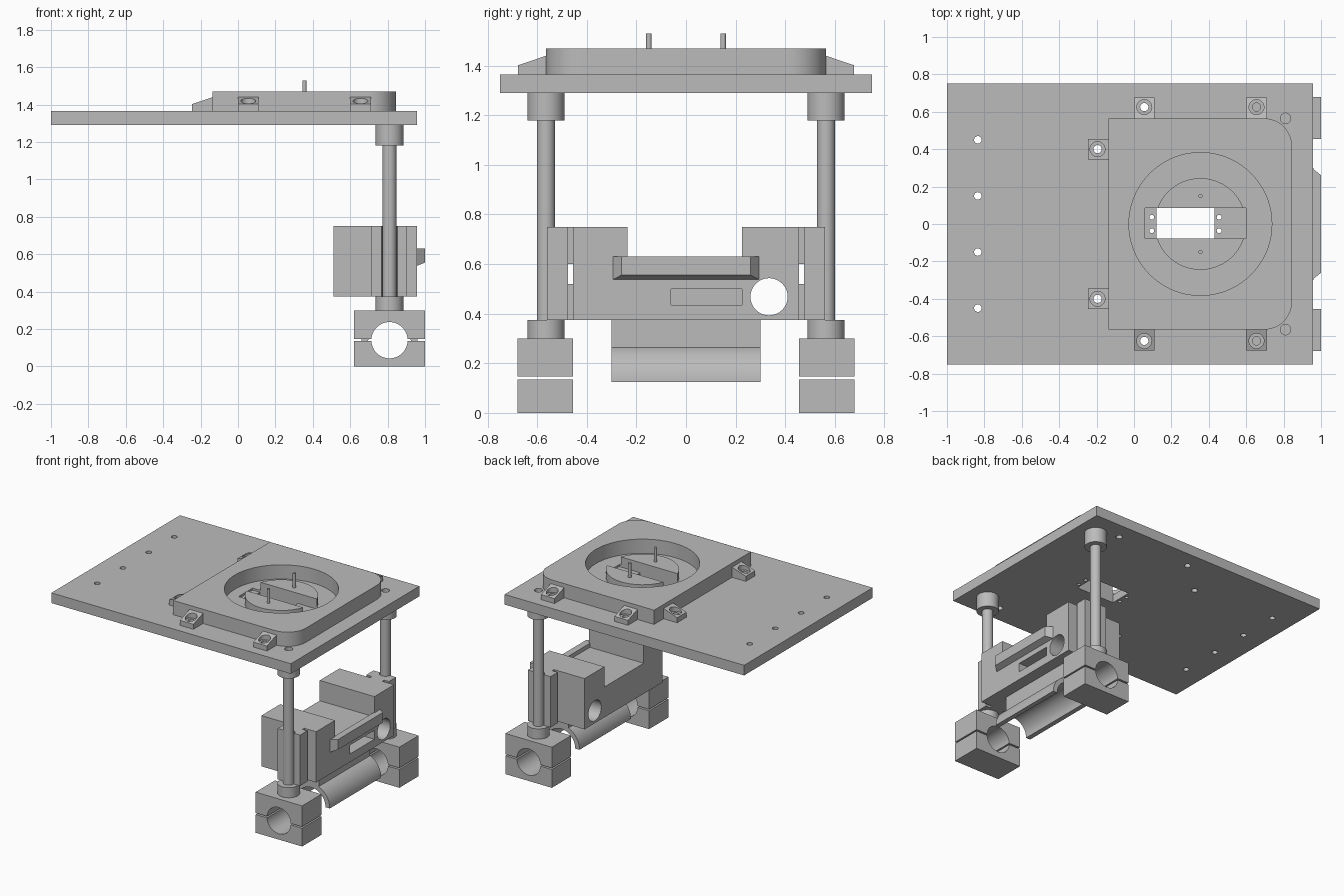
import bpy, bmesh, math
from mathutils import Matrix, Vector

if "Cube" in bpy.data.objects:
    bpy.data.objects.remove(bpy.data.objects["Cube"])

grey = bpy.data.materials.new("plain_grey")
grey.use_nodes = True
colour = (0.5, 0.5, 0.5, 1)
grey.diffuse_color = colour
grey.node_tree.nodes["Principled BSDF"].inputs["Base Color"].default_value = colour


def finish(bm, name):
    bmesh.ops.recalc_face_normals(bm, faces=bm.faces)
    mesh = bpy.data.meshes.new(name)
    bm.to_mesh(mesh)
    bm.free()
    ob = bpy.data.objects.new(name, mesh)
    bpy.context.collection.objects.link(ob)
    mesh.materials.append(grey)
    return ob


def prism(name, outline, place, low, high):
    """Extrude a 2D outline from low to high; place maps (u, v, w) to space."""
    bm = bmesh.new()
    ends = [[bm.verts.new(place(u, v, w)) for u, v in outline] for w in (low, high)]
    bm.faces.new(ends[0])
    bm.faces.new(ends[1])
    n = len(outline)
    for i in range(n):
        j = (i + 1) % n
        bm.faces.new((ends[0][i], ends[0][j], ends[1][j], ends[1][i]))
    return finish(bm, name)


def box(name, x, y, z):
    outline = [(x[0], y[0]), (x[1], y[0]), (x[1], y[1]), (x[0], y[1])]
    return prism(name, outline, lambda u, v, w: (u, v, w), *z)


def arc(cu, cv, r, start, end, steps):
    angles = [math.radians(start + (end - start) * i / steps) for i in range(steps + 1)]
    return [(cu + r * math.cos(a), cv + r * math.sin(a)) for a in angles]


def cyl(name, centre, r, span, axis="z", sides=48):
    place = {"z": lambda u, v, w: (u, v, w),
             "y": lambda u, v, w: (u, w, v),
             "x": lambda u, v, w: (w, u, v)}[axis]
    return prism(name, arc(*centre, r, 0, 360, sides)[:-1], place, *span)


def cut(ob, *cutters):
    for c in cutters:
        m = ob.modifiers.new("cut", "BOOLEAN")
        m.operation, m.solver, m.object = "DIFFERENCE", "EXACT", c
        bpy.context.view_layer.objects.active = ob
        bpy.ops.object.modifier_apply(modifier=m.name)
    return ob


def drop(*obs):
    for o in obs:
        bpy.data.objects.remove(o)


ROD_X, ROD_Y = 0.81, 0.565
TABLE_X = 0.355

# Lug positions with outward direction
lugs = [(x, s * ROD_Y, s * 90) for x in (0.055, 0.655) for s in (-1, 1)]
lugs += [(-0.135, s * 0.4, 180) for s in (-1, 1)]

# Base plate with its drilled holes and servo opening
plate = box("base_plate", (-1, 0.957), (-0.75, 0.75), (1.29, 1.365))
drills = [cyl("drill", (-0.835, y), 0.02, (1.2, 1.6), sides=24)
          for y in (-0.45, -0.15, 0.15, 0.45)]
drills += [cyl("drill", (ROD_X, s * ROD_Y), 0.028, (1.31, 1.6), sides=24) for s in (-1, 1)]
drills += [cyl("drill", (x, y), 0.013, (1.2, 1.6), sides=16)
           for x in (0.095, 0.455) for y in (-0.036, 0.036)]
drills += [box("drill", (0.12, 0.43), (-0.078, 0.085), (1.2, 1.6)),
           box("drill", (0.06, 0.6), (-0.078, 0.085), (1.35, 1.6))]

# Mounting lugs: sloped wedges with counterbored holes
for px, py, deg in lugs:
    turn = Matrix.Translation((px, py, 0)) @ Matrix.Rotation(math.radians(deg), 4, "Z")
    side = [(0, 1.365), (0.112, 1.365), (0.112, 1.402), (0, 1.44)]
    lug = prism("mounting_lug", side, lambda u, v, w: turn @ Vector((u, w, v)), -0.055, 0.055)
    c = turn @ Vector((0.06, 0, 0))
    hole = cyl("drill", (c.x, c.y), 0.022, (1.2, 1.6), sides=24)
    bore = cyl("bore", (c.x, c.y), 0.04, (1.395, 1.6), sides=32)
    cut(lug, bore, hole)
    drop(bore)
    drills.append(hole)
cut(plate, *drills)
drop(*drills)

# Turntable housing: rounded on one end, open in the middle
outline = [(-0.135, 0.565), (-0.135, -0.565)]
outline += arc(0.695, -0.415, 0.15, -90, 0, 12) + arc(0.695, 0.415, 0.15, 0, 90, 12)
housing = prism("turntable_housing", outline, lambda u, v, w: (u, v, w), 1.365, 1.47)
well = cyl("well", (TABLE_X, 0), 0.382, (1.3, 1.6), sides=72)
cut(housing, well)
drop(well)

# Slotted hub and its two pins
hub = cyl("turntable_hub", (TABLE_X, 0), 0.245, (1.365, 1.425), sides=64)
slot = box("slot", (0, 0.7), (-0.078, 0.085), (1.3, 1.6))
cut(hub, slot)
drop(slot)
for s in (-1, 1):
    cyl("hub_pin", (TABLE_X, s * 0.15), 0.011, (1.42, 1.53), sides=16)

# Guide rods, collars and split clamps
for s in (-1, 1):
    at = (ROD_X, s * ROD_Y)
    cyl("guide_rod", at, 0.037, (0.3, 1.3))
    cyl("upper_collar", at, 0.075, (1.18, 1.29))
    cyl("lower_collar", at, 0.075, (0.3, 0.375))
    ys = sorted((s * 0.455, s * 0.68))
    bore = cyl("bore", (ROD_X, 0.14), 0.097, (-1, 1), "y")
    for name, z in (("clamp_bottom", (0, 0.135)), ("clamp_top", (0.146, 0.3))):
        cut(box(name, (0.62, 1), ys, z), bore)
    drop(bore)

# Carriage block with notch, cross hole and shallow pocket
carriage = box("carriage", (0.51, 0.957), (-0.455, 0.455), (0.375, 0.75))
tools = [box("notch", (0.4, 1.1), (-0.235, 0.225), (0.6, 0.9)),
         cyl("cross_hole", (0.335, 0.468), 0.075, (0.4, 1.1), "x"),
         box("pocket", (0.87, 1.1), (-0.06, 0.225), (0.435, 0.5))]
cut(carriage, *tools)
drop(*tools)

# Rod grips on both sides, joined to the carriage by webs
for s in (-1, 1):
    grip = box("rod_grip", (0.715, 0.9), sorted((s * 0.476, s * 0.56)), (0.375, 0.75))
    bore = cyl("bore", (ROD_X, s * ROD_Y), 0.042, (0.3, 0.8))
    cut(grip, bore)
    drop(bore)
    for z in ((0.375, 0.52), (0.6, 0.75)):
        box("grip_web", (0.76, 0.86), sorted((s * 0.45, s * 0.48)), z)

# Bevelled ledge on the outer carriage face
ledge = box("carriage_ledge", (0.95, 1), (-0.3, 0.3), (0.535, 0.63))
for v in ledge.data.vertices:
    if v.co.x > 0.99:
        v.co.y *= 0.87
        v.co.z = max(v.co.z, 0.555)

# Half-round saddle hung below the carriage on a neck
profile = arc(ROD_X, 0.125, 0.15, 0, 180, 32) + arc(ROD_X, 0.125, 0.115, 180, 0, 32)
prism("saddle", profile, lambda u, v, w: (u, w, v), -0.3, 0.3)
box("saddle_neck", (0.75, 0.87), (-0.3, 0.3), (0.255, 0.376))

# Smooth the round surfaces while keeping edges crisp
bpy.ops.object.select_all(action="DESELECT")
for ob in bpy.context.collection.objects:
    if ob.type == "MESH":
        ob.select_set(True)
        bpy.context.view_layer.objects.active = ob
bpy.ops.object.shade_smooth_by_angle(angle=math.radians(30))
